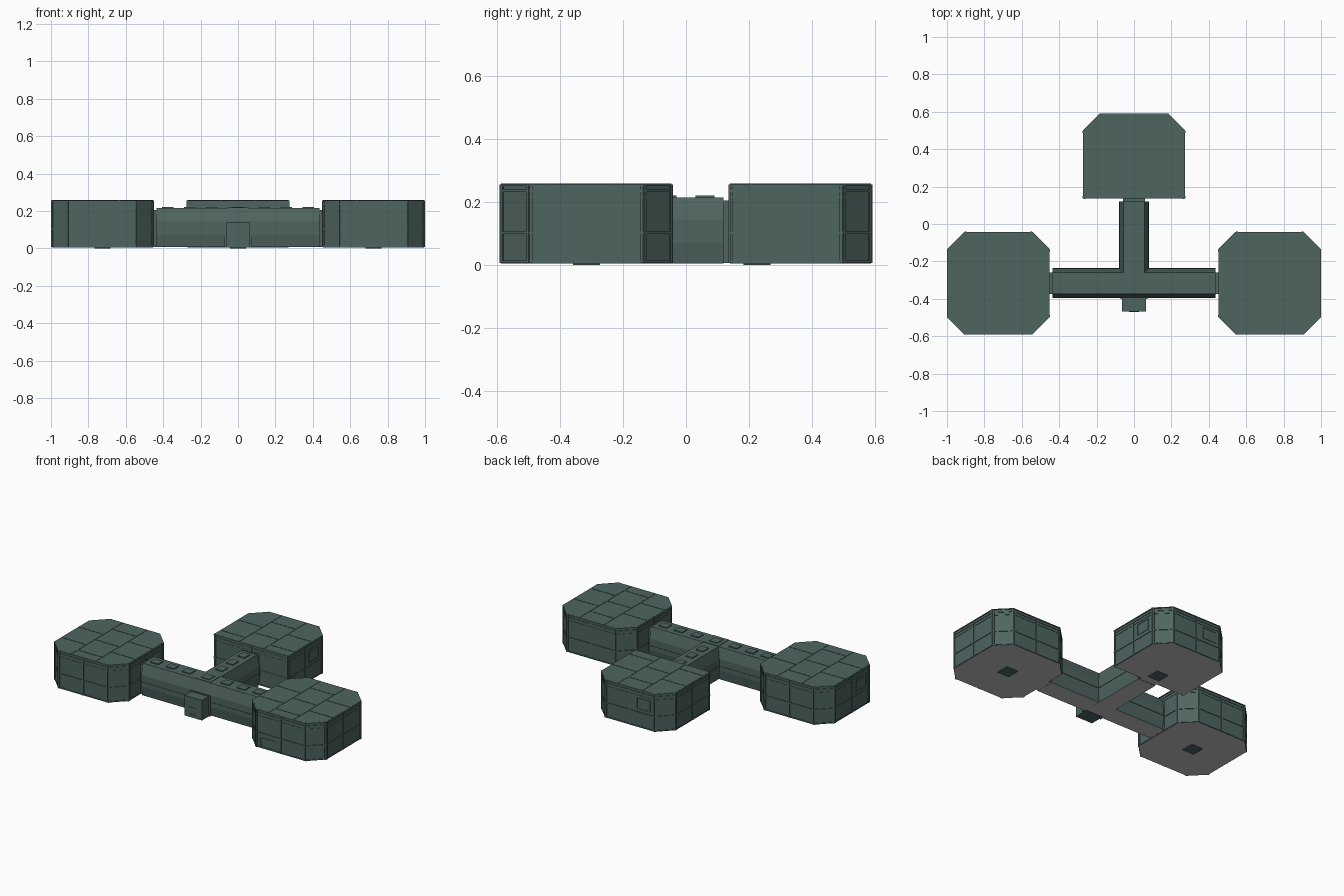
import bpy, bmesh, math
from mathutils import Vector

if "Cube" in bpy.data.objects:
    bpy.data.objects.remove(bpy.data.objects["Cube"])


def material(name, rgb):
    m = bpy.data.materials.new(name)
    m.diffuse_color = (*rgb, 1)
    m.use_nodes = True
    m.node_tree.nodes["Principled BSDF"].inputs["Base Color"].default_value = m.diffuse_color
    return m


HULL = material("teal hull", (0.077, 0.13, 0.118))
BASE = material("grey underside", (0.55, 0.53, 0.53))


def finish(name, bm, mats):
    bmesh.ops.recalc_face_normals(bm, faces=bm.faces)
    me = bpy.data.meshes.new(name)
    if len(mats) > 1:
        bm.normal_update()
        for f in bm.faces:
            f.material_index = 1 if f.normal.z < -0.9 else 0
    bm.to_mesh(me)
    bm.free()
    for m in mats:
        me.materials.append(m)
    ob = bpy.data.objects.new(name, me)
    bpy.context.collection.objects.link(ob)
    return ob


def add_prism(bm, pts, step):
    """Extrude a closed loop of 3D points along a vector."""
    step = Vector(step)
    lo = [bm.verts.new(p) for p in pts]
    hi = [bm.verts.new(Vector(p) + step) for p in pts]
    bm.faces.new(lo)
    bm.faces.new(hi)
    n = len(pts)
    for i in range(n):
        bm.faces.new((lo[i], lo[(i + 1) % n], hi[(i + 1) % n], hi[i]))


def add_box(bm, x0, x1, y0, y1, z0, z1):
    add_prism(bm, [(x0, y0, z0), (x1, y0, z0), (x1, y1, z0), (x0, y1, z0)], (0, 0, z1 - z0))


def add_post(bm, p, along, width, depth, z0, z1):
    """Upright bar centred on p, turned along a wall."""
    a = along.normalized() * width / 2
    n = Vector((a.y, -a.x)).normalized() * depth
    add_prism(bm, [(*(p + s * a + t * n), z0) for s, t in ((-1, -1), (1, -1), (1, 1), (-1, 1))],
              (0, 0, z1 - z0))


def outline_box(bm, axis, fixed, a0, a1, z0, z1, w=0.004):
    """Thin rectangular frame on a wall; axis is the wall's normal."""
    for u0, u1, v0, v1 in ((a0, a1, z0, z0 + w), (a0, a1, z1 - w, z1),
                           (a0, a0 + w, z0, z1), (a1 - w, a1, z0, z1)):
        if axis == 'y':
            add_box(bm, u0, u1, fixed - 0.003, fixed + 0.003, v0, v1)
        else:
            add_box(bm, fixed - 0.003, fixed + 0.003, u0, u1, v0, v1)


Z0, Z1, H, C = 0.005, 0.256, 0.27, 0.09
CY = -0.316


def pod(label, cx, cy, front_cut):
    y0 = -H if front_cut else -0.177
    pts = [(H, H - C), (H - C, H), (-H + C, H), (-H, H - C)]
    pts += [(-H, -H + C), (-H + C, -H), (H - C, -H), (H, -H + C)] if front_cut else [(-H, y0), (H, y0)]
    o = Vector((cx, cy))
    loop = [o + Vector(p) for p in pts]

    # Main shell
    bm = bmesh.new()
    add_prism(bm, [(*p, Z0) for p in loop], (0, 0, Z1 - Z0))
    finish(label + "_shell", bm, [HULL, BASE])

    # Horizontal bands around the walls
    bm = bmesh.new()
    for a, b, grow in ((0.007, 0.014, 0.003), (0.099, 0.107, 0.004),
                       (0.213, 0.217, 0.002), (0.232, 0.239, 0.003), (0.25, Z1 - 0.0005, 0.004)):
        add_prism(bm, [(*(o + (p - o) * (1 + grow / H)), a) for p in loop], (0, 0, b - a))
    # Corner posts and mid-wall posts
    n = len(loop)
    for i, p in enumerate(loop):
        q = loop[(i + 1) % n]
        e = q - p
        add_post(bm, p + e.normalized() * 0.005, e, 0.010, 0.005, Z0 + 0.001, Z1 - 0.0005)
        add_post(bm, q - e.normalized() * 0.005, e, 0.010, 0.005, Z0 + 0.001, Z1 - 0.0005)
        if e.length > 0.3:
            add_post(bm, (p + q) / 2, e, 0.009, 0.004, Z0 + 0.001, Z1 - 0.0005)
    finish(label + "_wall_ribs", bm, [HULL])

    # Roof ribs in a staggered panel layout
    bm = bmesh.new()
    zt = Z1 + 0.002
    for sx in (-0.09, 0.09):
        add_box(bm, cx + sx - 0.003, cx + sx + 0.003, cy + y0, cy + H, Z1 - 0.002, zt)
    for x0, x1, rows in ((-H, -0.09, (-0.11, 0.07)), (-0.09, 0.09, (-0.2, -0.02, 0.16)),
                         (0.09, H, (-0.11, 0.07))):
        for r in rows:
            if r > y0:
                add_box(bm, cx + x0, cx + x1, cy + r - 0.0025, cy + r + 0.0025, Z1 - 0.002, zt)
    finish(label + "_roof_ribs", bm, [HULL])

    # Landing pad underneath
    py = cy if front_cut else 0.225
    bm = bmesh.new()
    add_box(bm, cx - 0.043, cx + 0.043, py - 0.043, py + 0.043, 0, 0.006)
    finish(label + "_foot", bm, [HULL])


pod("left_pod", -0.725, CY, True)
pod("right_pod", 0.725, CY, True)
pod("back_pod", 0, 0.316, False)

# Corridors with sloped shoulders
half = [(0.066, 0.006), (0.077, 0.07), (0.077, 0.145), (0.057, 0.215)]
profile = half + [(-w, z) for w, z in reversed(half)]
bm = bmesh.new()
add_prism(bm, [(-0.435, CY + w, z) for w, z in profile], (0.87, 0, 0))
finish("cross_corridor", bm, [HULL, BASE])
bm = bmesh.new()
add_prism(bm, [(w, CY, z - 0.0005) for w, z in profile], (0, 0.435, 0))
finish("back_corridor", bm, [HULL, BASE])

# Narrow necks joining corridors to pods
bm = bmesh.new()
for s in (-1, 1):
    x = sorted((s * 0.43, s * 0.458))
    add_box(bm, *x, CY - 0.058, CY + 0.058, 0.007, 0.205)
add_box(bm, -0.058, 0.058, 0.115, 0.142, 0.007, 0.205)
finish("joint_necks", bm, [HULL, BASE])

# Ribs along the corridor walls
bm = bmesh.new()
for s in (-1, 1):
    y = CY + s * 0.077
    for a, b in ((-0.435, 0.435),) if s < 0 else ((-0.435, -0.077), (0.077, 0.435)):
        add_box(bm, a, b, y - 0.003, y + 0.003, 0.094, 0.1)
    add_box(bm, s * 0.077 - 0.003, s * 0.077 + 0.003, CY + 0.077, 0.12, 0.094, 0.1)
finish("corridor_ribs", bm, [HULL])

# Low roof hatches on the corridors and the hub
bm = bmesh.new()


def hatch(x, y, w, d, top=0.221):
    add_box(bm, x - w, x + w, y - d, y + d, 0.212, top)


for s in (-1, 1):
    for x in (0.14, 0.26, 0.375):
        hatch(s * x, CY, 0.03, 0.026)
for y in (-0.17, -0.06, 0.06):
    hatch(0, y, 0.026, 0.03)
hatch(0, CY, 0.055, 0.055, 0.218)
hatch(0, CY, 0.03, 0.03, 0.222)
finish("roof_hatches", bm, [HULL])

# Entrance block with its door outline
bm = bmesh.new()
add_box(bm, -0.063, 0.063, -0.468, -0.37, 0.004, 0.137)
add_box(bm, -0.073, 0.073, -0.4, -0.38, 0.005, 0.143)
outline_box(bm, 'y', -0.468, -0.028, 0.028, 0.022, 0.072, 0.005)
finish("entrance_block", bm, [HULL])

# Service panels outlined on pod walls
bm = bmesh.new()
outline_box(bm, 'y', CY - H, 0.575, 0.69, 0.014, 0.075)
outline_box(bm, 'x', H, 0.355, 0.458, 0.125, 0.2)
outline_box(bm, 'x', -0.725 - H, -0.47, -0.36, 0.125, 0.2)
outline_box(bm, 'y', 0.316 + H, -0.15, -0.05, 0.125, 0.2)
finish("service_panels", bm, [HULL])
